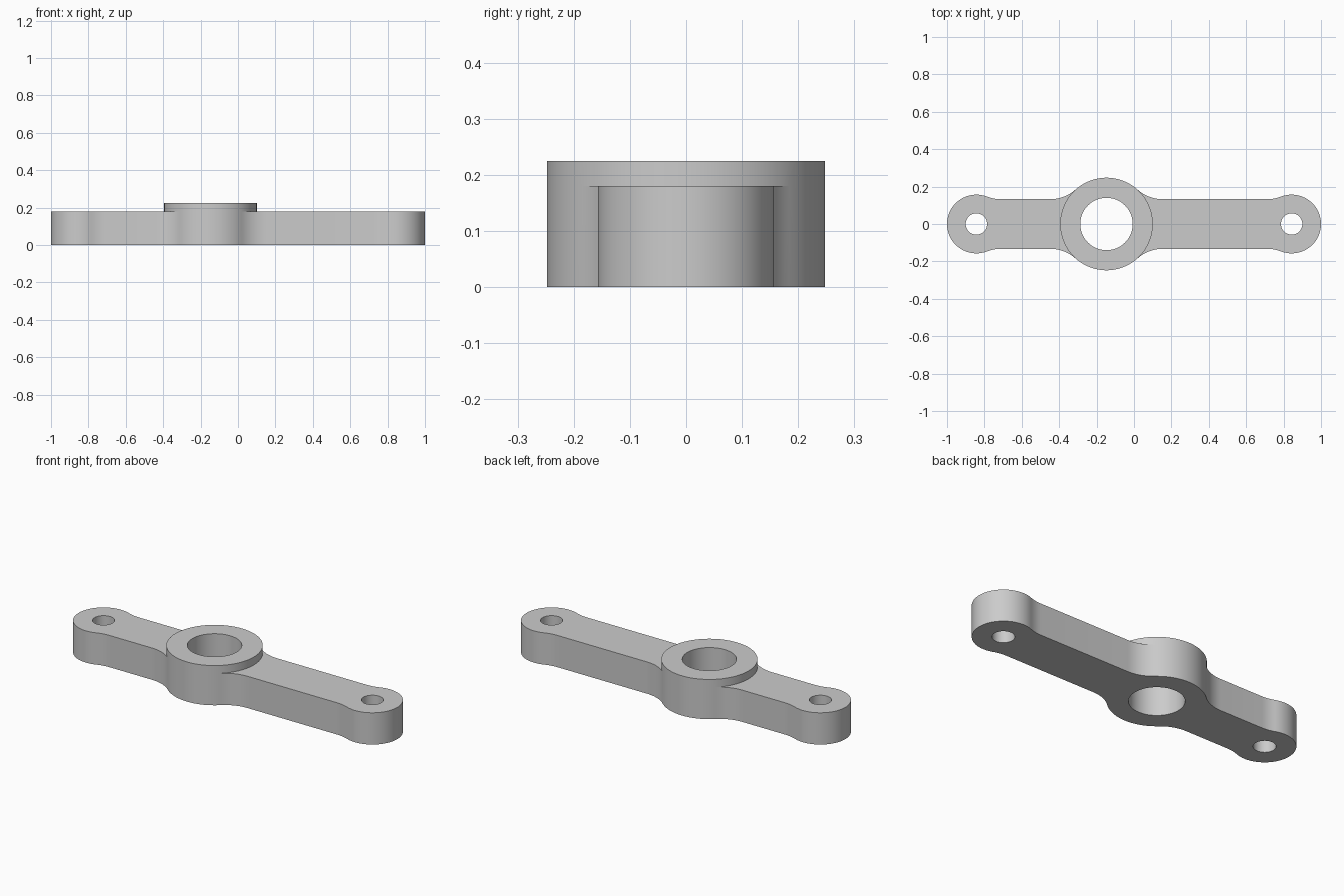
import bpy
import bmesh
from math import pi, cos, sin, acos, sqrt, hypot, radians
from mathutils import Vector
from mathutils.geometry import delaunay_2d_cdt

if "Cube" in bpy.data.objects:
    bpy.data.objects.remove(bpy.data.objects["Cube"])

# Main dimensions
HUB_X, HUB_R, HUB_BORE = -0.147, 0.2475, 0.14
END_X, END_R, END_BORE = 0.843, 0.157, 0.057
HALF_W, FILLET = 0.133, 0.2
PLATE_H, HUB_H = 0.18, 0.225


def arc(cx, cy, r, a0, a1):
    n = max(2, round(abs(a1 - a0) / radians(4)))
    angles = [a0 + (a1 - a0) * i / n for i in range(n + 1)]
    return [Vector((cx + r * cos(a), cy + r * sin(a))) for a in angles]


def fillet_fit(r):
    """Offset of the fillet centre and tangent angle for a boss of radius r."""
    d = sqrt((r + FILLET) ** 2 - (HALF_W + FILLET) ** 2)
    return d, acos(d / (r + FILLET))


hub_d, hub_a = fillet_fit(HUB_R)
end_d, end_a = fillet_fit(END_R)
fy = HALF_W + FILLET

# Back half of the outline, from the left tip to the right tip
half = (arc(END_X, 0, END_R, 0, pi - end_a)
        + arc(END_X - end_d, fy, FILLET, -end_a, -pi / 2)
        + arc(HUB_X + hub_d, fy, FILLET, -pi / 2, hub_a - pi)
        + arc(HUB_X, 0, HUB_R, hub_a, pi - hub_a)
        + arc(HUB_X - hub_d, fy, FILLET, -hub_a, -pi / 2)
        + arc(-END_X + end_d, fy, FILLET, -pi / 2, end_a - pi)
        + arc(-END_X, 0, END_R, end_a, pi))
front = [Vector((p.x, -p.y)) for p in half]

# All boundary lines: outline, collar edge across the arms, three bores
bores = [(HUB_X, HUB_BORE), (END_X, END_BORE), (-END_X, END_BORE)]
lines = [half, front,
         arc(HUB_X, 0, HUB_R, -hub_a, hub_a),
         arc(HUB_X, 0, HUB_R, pi - hub_a, pi + hub_a)]
lines += [arc(x, 0, r, 0, 2 * pi) for x, r in bores]

# Share points where the lines meet
index, edges = {}, []
for line in lines:
    ids = [index.setdefault((round(p.x, 5), round(p.y, 5)), len(index)) for p in line]
    edges += [(a, b) for a, b in zip(ids, ids[1:]) if a != b]
points = [Vector(p) for p in index]
verts, _, tris, *_ = delaunay_2d_cdt(points, edges, [], 0, 1e-5)


def in_footprint(c):
    """True inside the outline and outside every bore."""
    if any(hypot(c.x - x, c.y) < r for x, r in bores):
        return False
    for p, q in zip(half, half[1:]):
        if q.x <= c.x < p.x:
            return abs(c.y) < p.y + (q.y - p.y) * (c.x - p.x) / (q.x - p.x)
    return False


# Flat footprint, without the bores
bm = bmesh.new()
bv = [bm.verts.new((v.x, v.y, 0)) for v in verts]
for tri in tris:
    if in_footprint(sum((verts[i] for i in tri), Vector((0, 0))) / 3):
        bm.faces.new([bv[i] for i in tri])
bmesh.ops.delete(bm, geom=[v for v in bm.verts if not v.link_faces], context='VERTS')


def raise_faces(faces, height, keep):
    ext = bmesh.ops.extrude_face_region(bm, geom=faces, use_keep_orig=keep)["geom"]
    bmesh.ops.translate(bm, vec=(0, 0, height),
                        verts=[g for g in ext if isinstance(g, bmesh.types.BMVert)])
    return [g for g in ext if isinstance(g, bmesh.types.BMFace)]


# Plate, then the raised collar around the hub
top = raise_faces(bm.faces[:], PLATE_H, True)
collar = [f for f in top
          if hypot(f.calc_center_median().x - HUB_X, f.calc_center_median().y) < HUB_R]
raise_faces(collar, HUB_H - PLATE_H, False)
bmesh.ops.delete(bm, geom=[f for f in collar if f.is_valid], context='FACES')
bmesh.ops.recalc_face_normals(bm, faces=bm.faces[:])

mesh = bpy.data.meshes.new("lever_arm")
bm.to_mesh(mesh)
bm.free()
lever = bpy.data.objects.new("lever_arm", mesh)
bpy.context.collection.objects.link(lever)

# Grey metal
grey = bpy.data.materials.new("grey_metal")
grey.use_nodes = True
grey.diffuse_color = (0.6, 0.6, 0.6, 1)
grey.node_tree.nodes["Principled BSDF"].inputs["Base Color"].default_value = (0.6, 0.6, 0.6, 1)
mesh.materials.append(grey)

# Smooth walls with sharp rims
bpy.ops.object.select_all(action='DESELECT')
lever.select_set(True)
bpy.context.view_layer.objects.active = lever
bpy.ops.object.shade_smooth_by_angle(angle=radians(30))
